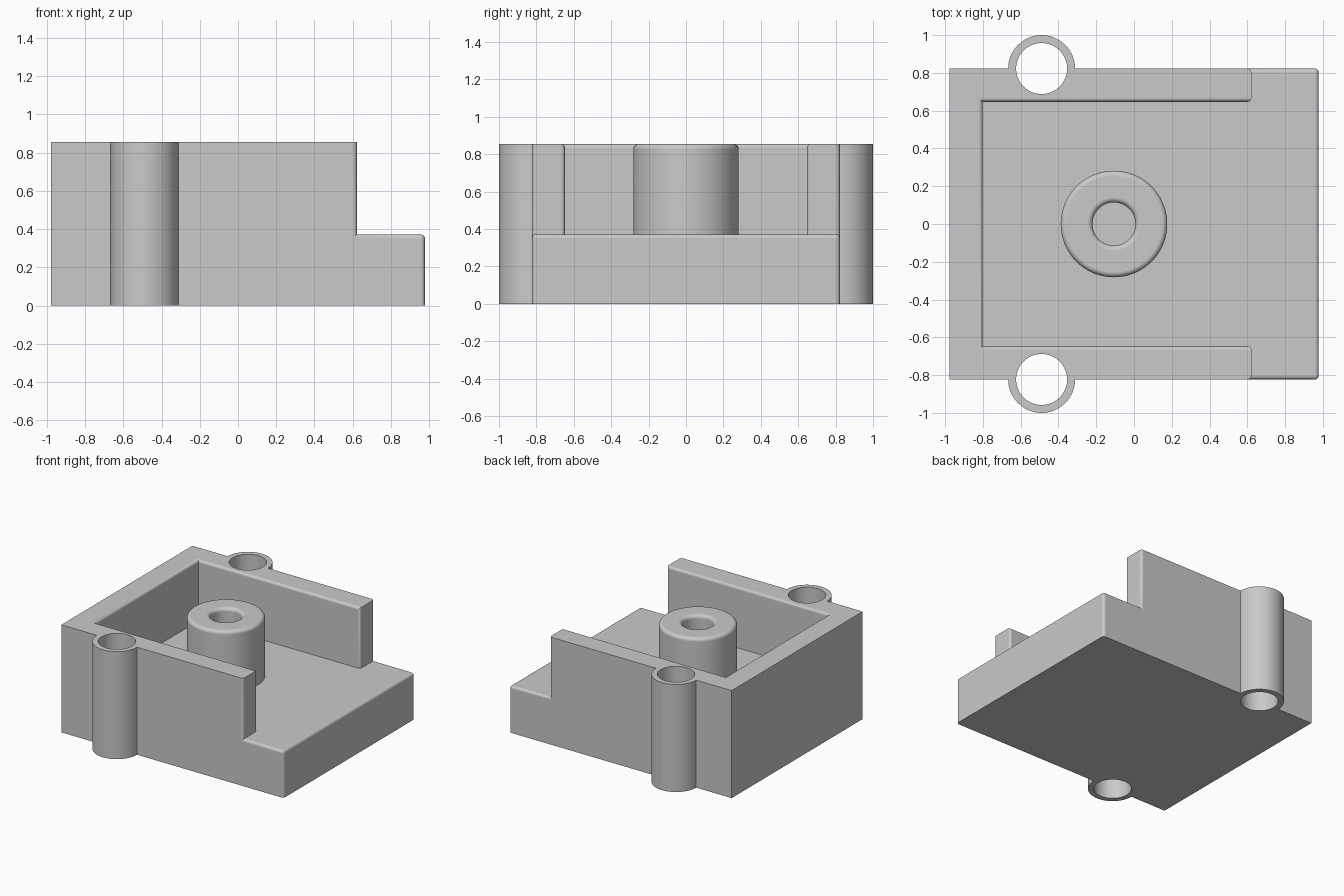
import bpy, bmesh, math
from mathutils import Matrix

# Main dimensions
HX, HY, TOP, FLOOR = 0.978, 0.823, 0.855, 0.372
BACK, INNER, END = -0.801, 0.647, 0.622
TUBE_X, TUBE_R, HOLE_R = -0.489, 0.177, 0.135
POST_X, POST_R, BORE_R = -0.106, 0.282, 0.114
FILLET, POST_FILLET = 0.021, 0.028

cube = bpy.data.objects.get("Cube")
if cube:
    bpy.data.objects.remove(cube, do_unlink=True)

grey = bpy.data.materials.new("plain grey")
grey.use_nodes = True
colour = (0.59, 0.59, 0.59, 1)
grey.diffuse_color = colour
grey.node_tree.nodes["Principled BSDF"].inputs["Base Color"].default_value = colour


def make_object(name, bm):
    bmesh.ops.recalc_face_normals(bm, faces=bm.faces[:])
    mesh = bpy.data.meshes.new(name)
    bm.to_mesh(mesh)
    bm.free()
    mesh.materials.append(grey)
    obj = bpy.data.objects.new(name, mesh)
    bpy.context.collection.objects.link(obj)
    return obj


def activate(obj):
    bpy.ops.object.select_all(action='DESELECT')
    obj.select_set(True)
    bpy.context.view_layer.objects.active = obj


def smooth(obj):
    activate(obj)
    bpy.ops.object.shade_smooth_by_angle(angle=math.radians(32))
    mod = obj.modifiers.new("even shading", 'WEIGHTED_NORMAL')
    mod.keep_sharp = True


def raise_faces(bm, faces, height, keep_base):
    """Extrude flat faces upward and return the new top faces."""
    result = bmesh.ops.extrude_face_region(bm, geom=faces)["geom"]
    verts = [g for g in result if isinstance(g, bmesh.types.BMVert)]
    bmesh.ops.translate(bm, verts=verts, vec=(0, 0, height))
    if not keep_base:
        old = [f for f in faces if f.is_valid]
        bmesh.ops.delete(bm, geom=old, context='FACES_ONLY')
    return [g for g in result if isinstance(g, bmesh.types.BMFace)]


def near(a, b):
    return abs(a - b) < 1e-4


def rounded(edge):
    """Pick the inner wall rim, the wall ends and the rim of the front ledge."""
    a, b = (v.co for v in edge.verts)
    upright = near(a.x, b.x) and near(a.y, b.y)
    if upright:
        return near(a.x, HX) or (near(a.x, END) and max(a.z, b.z) > FLOOR + 0.1)
    if near(a.z, TOP) and near(b.z, TOP):
        return all(abs(p.y) < INNER + 1e-3 and p.x > BACK - 1e-3 for p in (a, b))
    if near(a.z, FLOOR) and near(b.z, FLOOR):
        return near(a.x, HX) or near(b.x, HX)
    return False


def tube_arc(side):
    """Outer half circle of a side tube, in anticlockwise order."""
    start = 0 if side > 0 else math.pi
    angles = [start + math.pi * i / 32 for i in range(33)]
    return [(TUBE_X + TUBE_R * math.cos(t), side * HY + TUBE_R * math.sin(t))
            for t in angles]


# Tray: plan outline of walls, side tubes and floor, raised in two steps
bm = bmesh.new()
plan = {}


def plan_face(points):
    verts = []
    for p in points:
        if p not in plan:
            plan[p] = bm.verts.new((p[0], p[1], 0))
        verts.append(plan[p])
    return bm.faces.new(verts)


pocket = [(END, -INNER), (BACK, -INNER), (BACK, INNER), (END, INNER)]
walls = plan_face([(-HX, -HY)] + tube_arc(-1) + [(END, -HY)] + pocket
                  + [(END, HY)] + tube_arc(1) + [(-HX, HY)])
ledge = plan_face([(END, -HY), (HX, -HY), (HX, HY), (END, HY)] + pocket[::-1])
raised = raise_faces(bm, [walls, ledge], FLOOR, True)
wall_top = [f for f in raised if all(near(v.co.z, FLOOR) for v in f.verts)
            and any(near(v.co.x, -HX) for v in f.verts)]
raise_faces(bm, wall_top, TOP - FLOOR, False)
bmesh.ops.recalc_face_normals(bm, faces=bm.faces[:])
bmesh.ops.dissolve_limit(bm, angle_limit=0.02, verts=bm.verts[:], edges=bm.edges[:])
bmesh.ops.bevel(bm, geom=[e for e in bm.edges if rounded(e)], offset=FILLET,
                segments=4, profile=0.5, affect='EDGES', clamp_overlap=True)
tray = make_object("tray", bm)

# Bores right through both side tubes
bm = bmesh.new()
for side in (-1, 1):
    bmesh.ops.create_cone(
        bm, cap_ends=True, segments=64, radius1=HOLE_R, radius2=HOLE_R, depth=TOP + 0.2,
        matrix=Matrix.Translation((TUBE_X, side * HY, TOP / 2)))
bores = make_object("tube_bores", bm)
activate(tray)
cut = tray.modifiers.new("bore tubes", 'BOOLEAN')
cut.operation, cut.solver, cut.object = 'DIFFERENCE', 'EXACT', bores
bpy.ops.object.modifier_apply(modifier=cut.name)
bpy.data.objects.remove(bores, do_unlink=True)
smooth(tray)

# Centre post: lathed ring with rounded rims, its base sunk in the floor
profile = [(BORE_R, FLOOR - 0.03), (POST_R, FLOOR - 0.03)]
for centre, start in ((POST_R - POST_FILLET, 0), (BORE_R + POST_FILLET, 90)):
    for step in range(6):
        t = math.radians(start + 18 * step)
        profile.append((centre + POST_FILLET * math.cos(t),
                        TOP - POST_FILLET + POST_FILLET * math.sin(t)))
bm = bmesh.new()
ring = [bm.verts.new((r, 0, z)) for r, z in profile]
edges = [bm.edges.new((v, ring[i - 1])) for i, v in enumerate(ring)]
bmesh.ops.spin(bm, geom=ring + edges, cent=(0, 0, 0), axis=(0, 0, 1),
               angle=math.tau, steps=64, use_merge=True)
bmesh.ops.remove_doubles(bm, verts=bm.verts[:], dist=1e-5)
bmesh.ops.translate(bm, verts=bm.verts[:], vec=(POST_X, 0, 0))
post = make_object("centre_post", bm)
smooth(post)
